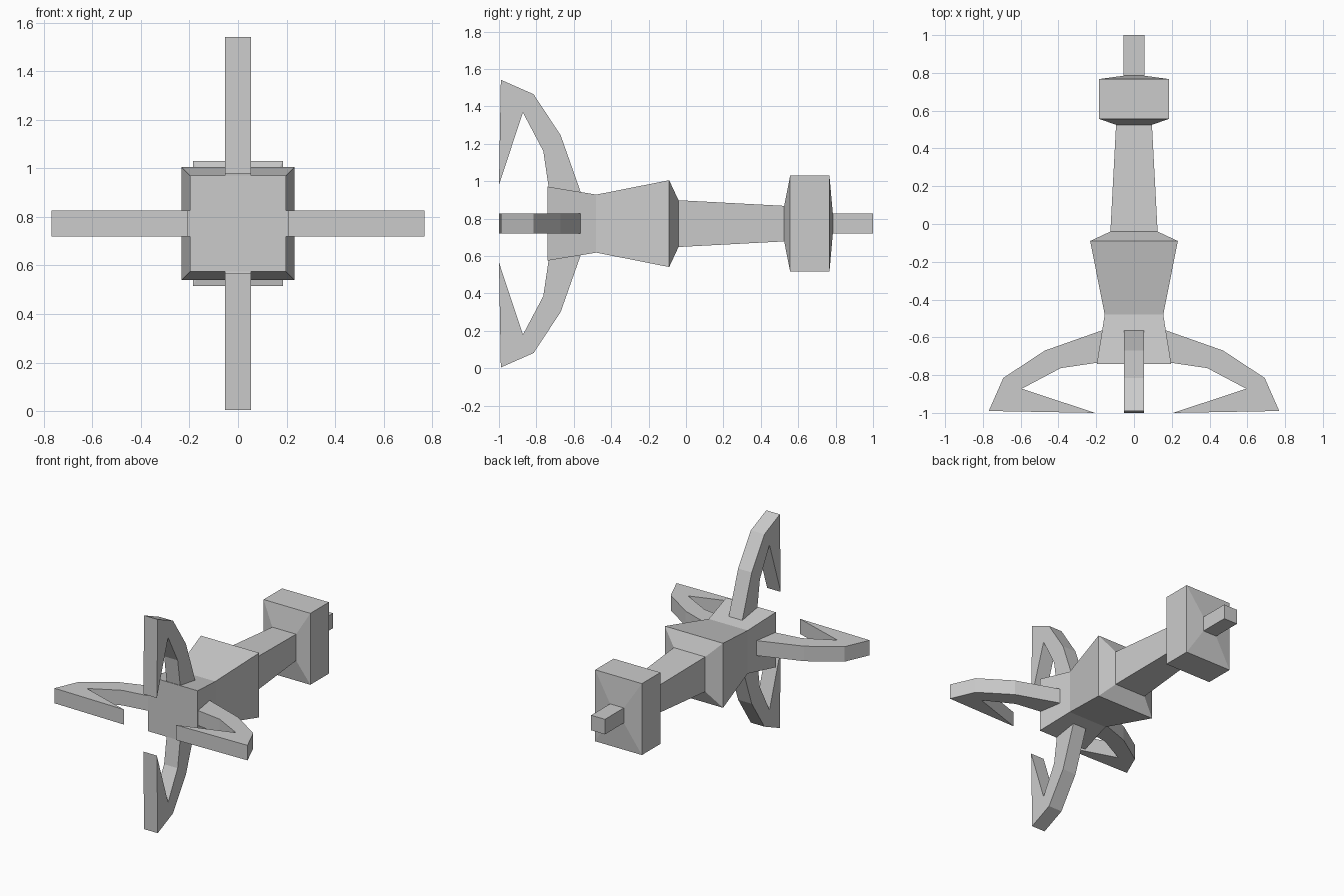
import bpy, bmesh
from math import pi
from mathutils import Matrix, Vector

if "Cube" in bpy.data.objects:
    bpy.data.objects.remove(bpy.data.objects["Cube"])

ZC = 0.773  # height of the central axis


def finish(bm, name):
    bmesh.ops.recalc_face_normals(bm, faces=bm.faces)
    mesh = bpy.data.meshes.new(name)
    bm.to_mesh(mesh)
    bm.free()
    obj = bpy.data.objects.new(name, mesh)
    obj.location.z = ZC
    bpy.context.collection.objects.link(obj)
    return obj


def loft(name, sections):
    """Rectangular sections (y, half width, half height) joined along y."""
    bm = bmesh.new()
    rings = [[bm.verts.new((sx * w, y, sz * h))
              for sx, sz in ((-1, -1), (1, -1), (1, 1), (-1, 1))]
             for y, w, h in sections]
    for a, b in zip(rings, rings[1:]):
        for i in range(4):
            j = (i + 1) % 4
            bm.faces.new((a[i], a[j], b[j], b[i]))
    bm.faces.new(rings[0])
    bm.faces.new(rings[-1])
    return finish(bm, name)


def prong(name, profile, half, angle):
    """Extruded (y, radius) outline, turned around the central axis."""
    bm = bmesh.new()
    face = bm.faces.new([bm.verts.new((-half, y, r)) for y, r in profile])
    ext = bmesh.ops.extrude_face_region(bm, geom=[face])
    moved = [v for v in ext["geom"] if isinstance(v, bmesh.types.BMVert)]
    bmesh.ops.translate(bm, vec=Vector((2 * half, 0, 0)), verts=moved)
    bmesh.ops.rotate(bm, verts=bm.verts, matrix=Matrix.Rotation(angle, 3, 'Y'))
    return finish(bm, name)


# Flared body, neck, block head and rear peg as one continuous shaft
loft("shaft", [
    (-0.74, 0.197, 0.198), (-0.48, 0.155, 0.155),
    (-0.09, 0.232, 0.232), (-0.04, 0.125, 0.125),
    (0.525, 0.095, 0.095), (0.557, 0.186, 0.257),
    (0.767, 0.186, 0.257), (0.785, 0.055, 0.054),
    (1.0, 0.055, 0.054),
])

# Four barbed claws around the front
outline = [(-0.56, 0.16), (-0.67, 0.472), (-0.815, 0.692), (-0.99, 0.769),
           (-1.0, 0.207), (-0.872, 0.594), (-0.763, 0.388), (-0.733, 0.185)]
for i, side in enumerate(("top", "right", "bottom", "left")):
    prong(f"claw_{side}", outline, 0.054, i * pi / 2)
